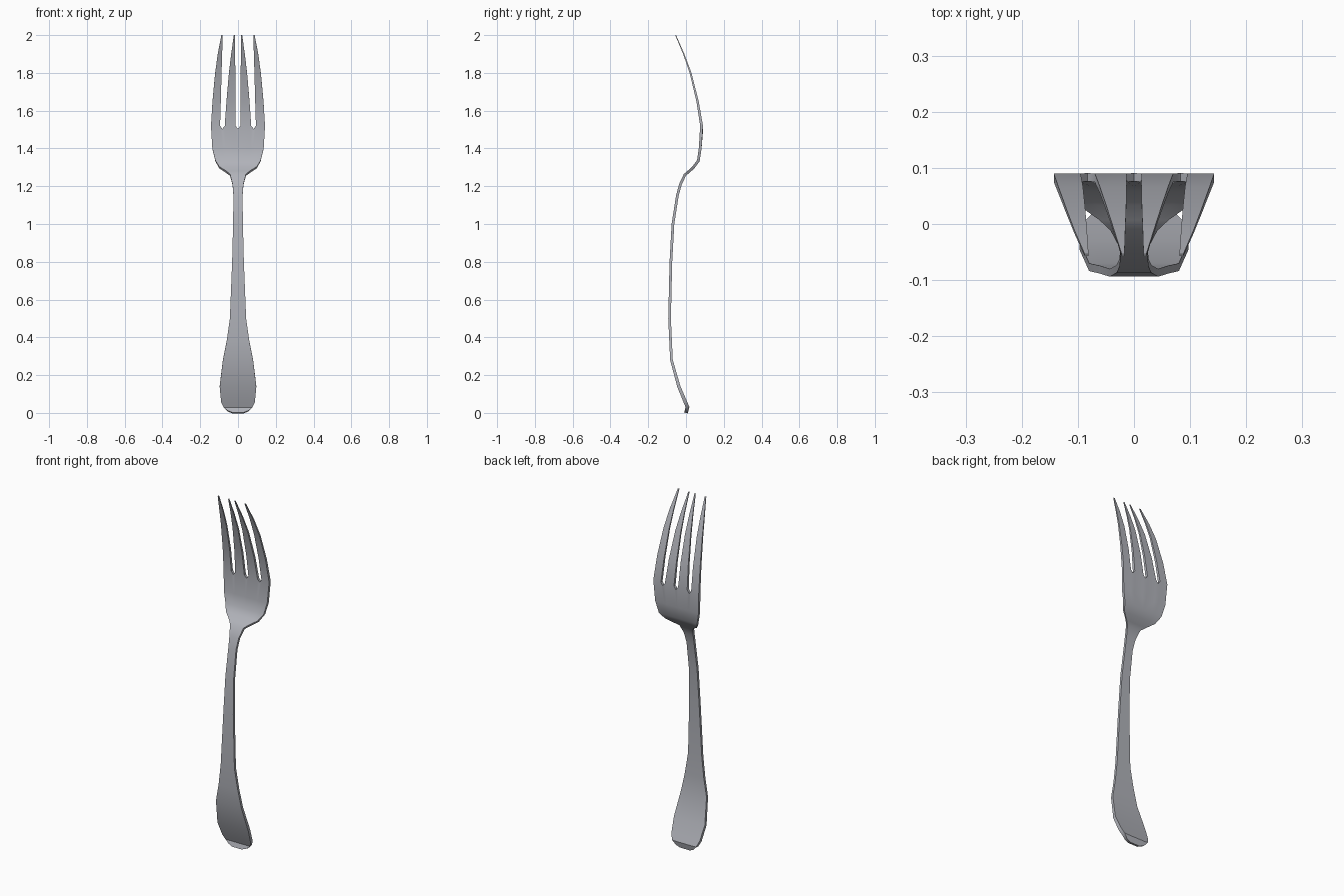
import bpy
import bmesh
import math

cube = bpy.data.objects.get("Cube")
if cube:
    bpy.data.objects.remove(cube, do_unlink=True)

# Brushed steel
steel = bpy.data.materials.new("steel grey")
steel.use_nodes = True
colour = (0.44, 0.45, 0.49, 1)
steel.diffuse_color = colour
steel.node_tree.nodes["Principled BSDF"].inputs["Base Color"].default_value = colour

# Side profile: height, depth
SPINE = [(0, 0), (.03, .008), (.14, -.038), (.28, -.077), (.5, -.087), (.8, -.08),
         (1, -.069), (1.12, -.053), (1.2, -.034), (1.26, -.006), (1.29, .03),
         (1.325, .064), (1.4, .075), (1.51, .084), (1.65, .061), (1.8, .024),
         (1.9, -.012), (2, -.055)]
# Thickness by height
GAUGE = [(0, .02), (.28, .014), (1.2, .014), (1.51, .015), (1.8, .009), (2, .004)]
MAX_GAUGE = .02
# Handle and bowl outline: height, half width
OUTLINE = [(0, .03), (.01, .055), (.03, .076), (.06, .089), (.14, .097), (.28, .08),
           (.38, .06), (.5, .043), (.8, .031), (1, .026), (1.15, .024), (1.21, .029),
           (1.26, .042), (1.275, .062), (1.3, .1), (1.335, .12), (1.4, .136)]
# Column positions across half of the bowl at the tine roots
ROOTS = [0, .013, .07, .083, .095, .143]
SLOT_COLUMNS = (0, 3)
# Tines: root columns, then height, inner edge, outer edge
TINES = [
    ((1, 2), [(1.65, .013, .061), (1.8, .014, .048), (1.9, .0155, .036), (2, .017, .022)]),
    ((4, 5), [(1.65, .091, .135), (1.8, .087, .121), (1.9, .084, .107), (2, .081, .088)]),
]


def sample(table, z):
    """Linear lookup in a table of (height, value)."""
    for (a, va), (b, vb) in zip(table, table[1:]):
        if z <= b:
            return va + (vb - va) * (z - a) / (b - a)
    return table[-1][1]


bm = bmesh.new()


def point(x, z):
    return bm.verts.new((x, sample(SPINE, z), z))


def bridge(low, high):
    for i in range(len(low) - 1):
        bm.faces.new((low[i], low[i + 1], high[i + 1], high[i]))


# Handle and bowl sheet, right up to the rounded slot bottoms
rows = [[point(x / ROOTS[-1] * half, z) for x in ROOTS] for z, half in OUTLINE]
rows.append([point(x, 1.503 if i in SLOT_COLUMNS else 1.52) for i, x in enumerate(ROOTS)])
for low, high in zip(rows, rows[1:]):
    bridge(low, high)

# Tapered tines
for columns, sections in TINES:
    last = [rows[-1][c] for c in columns]
    for z, inner, outer in sections:
        edge = [point(inner, z), point(outer, z)]
        bridge(last, edge)
        last = edge

mesh = bpy.data.meshes.new("fork")
bm.to_mesh(mesh)
bm.free()
mesh.materials.append(steel)
fork = bpy.data.objects.new("fork", mesh)
bpy.context.collection.objects.link(fork)

# Metal thickness thins toward the tips
group = fork.vertex_groups.new(name="gauge")
for v in mesh.vertices:
    group.add([v.index], sample(GAUGE, v.co.z) / MAX_GAUGE, "REPLACE")
mirror = fork.modifiers.new("mirror", "MIRROR")
mirror.merge_threshold = .0005
solid = fork.modifiers.new("thickness", "SOLIDIFY")
solid.thickness = MAX_GAUGE
solid.offset = 0
solid.vertex_group = group.name

# Smooth faces with crisp rims
bpy.ops.object.select_all(action="DESELECT")
fork.select_set(True)
bpy.context.view_layer.objects.active = fork
bpy.ops.object.convert(target="MESH")
bpy.ops.object.shade_smooth_by_angle(angle=math.radians(35))
